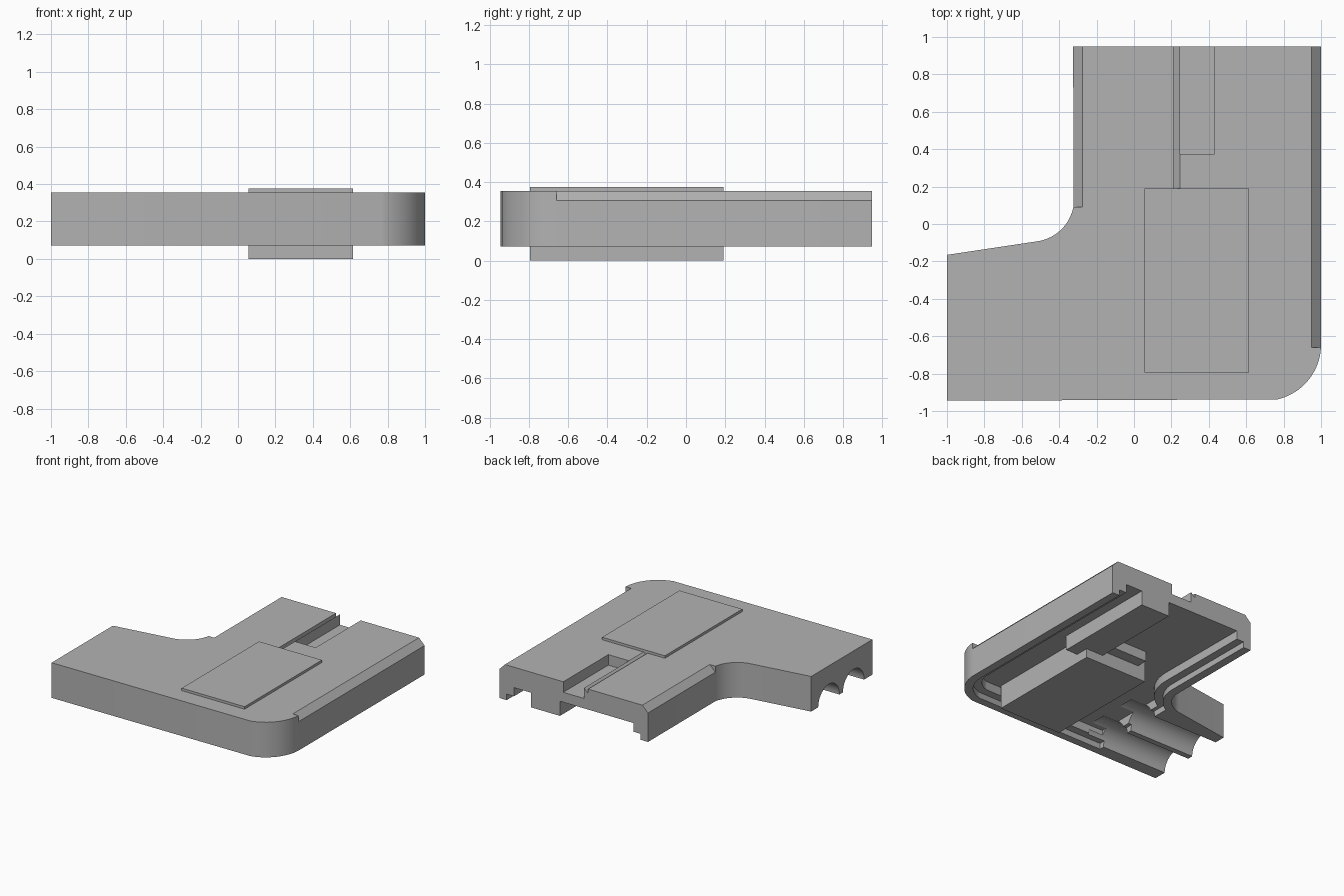
import bpy
import bmesh
from math import cos, sin, radians

if "Cube" in bpy.data.objects:
    bpy.data.objects.remove(bpy.data.objects["Cube"])

grey = bpy.data.materials.new("plain grey")
grey.use_nodes = True
colour = (0.45, 0.45, 0.45, 1)
grey.diffuse_color = colour
grey.node_tree.nodes["Principled BSDF"].inputs["Base Color"].default_value = colour

BOTTOM, STEP, ROOF, TOP = 0.072, 0.12, 0.19, 0.355
BACK, FRONT = 0.948, -0.945


def prism(name, points, lo, hi, axis="z"):
    """Extrude a closed profile: (x, y) along z, (x, z) along y, (y, z) along x."""
    place = {"z": lambda a, b, t: (a, b, t),
             "y": lambda a, b, t: (a, t, b),
             "x": lambda a, b, t: (t, a, b)}[axis]
    bm = bmesh.new()
    base = bm.faces.new([bm.verts.new(place(a, b, lo)) for a, b in points])
    ext = bmesh.ops.extrude_face_region(bm, geom=[base])
    for v in ext["geom"]:
        if isinstance(v, bmesh.types.BMVert):
            v.co["xyz".index(axis)] = hi
    bmesh.ops.recalc_face_normals(bm, faces=bm.faces)
    mesh = bpy.data.meshes.new(name)
    bm.to_mesh(mesh)
    bm.free()
    mesh.materials.append(grey)
    obj = bpy.data.objects.new(name, mesh)
    bpy.context.scene.collection.objects.link(obj)
    return obj


def box(name, x0, x1, y0, y1, z0, z1):
    return prism(name, [(x0, y0), (x1, y0), (x1, y1), (x0, y1)], z0, z1)


def arc(cx, cy, r, a0, a1, n=16):
    angles = [radians(a0 + (a1 - a0) * i / n) for i in range(n + 1)]
    return [(cx + r * cos(a), cy + r * sin(a)) for a in angles]


def outer_corner(d):
    return arc(0.70, -0.645, 0.30 - d, -77, 0)


def inner_corner(d, a0, a1):
    return arc(-0.55, 0.135, 0.23 + d, a0, a1)


# Body: L-shaped slab with a rounded outer corner and a swept inner corner
outline = [(-1, FRONT)] + outer_corner(0) + [(1, BACK), (-0.325, BACK)]
outline += inner_corner(0, -11, -80) + [(-1, -0.165)]
body = prism("body_shell", outline, BOTTOM, TOP)
cutters = []


# Underside cavity, stepped inward twice and open at the back
def cavity(name, d, depth):
    pts = outer_corner(d) + [(1 - d, 1.1), (-0.325 + d, 1.1)]
    pts += inner_corner(d, 0, -62)
    pts += [(pts[-1][0], FRONT + d)]
    cutters.append(prism(name, pts, -0.1, depth))


cavity("cavity_lower", 0.065, STEP)
cavity("cavity_upper", 0.13, ROOF)

# Half-round channels along the arm
for i, y in enumerate((-0.705, -0.39)):
    cutters.append(prism(f"channel_{i}", arc(y, BOTTOM, 0.135, 0, 360, 47)[:-1],
                         -1.1, -0.25, "x"))

# Sloped top edges on both long sides
for x, s, y0 in ((1, 1, -0.66), (-0.325, -1, 0.09)):
    tri = [(x - s * 0.05, TOP), (x - s * 0.05, TOP + 0.1),
           (x + s * 0.1, TOP + 0.1), (x + s * 0.1, TOP - 0.05), (x, TOP - 0.05)]
    cutters.append(prism("edge_slope", tri, y0, 1.1, "y"))

# Top slot and the ramped groove beside it
cutters.append(box("slot", 0.245, 0.43, 0.375, 1.1, 0.27, 0.5))
cutters.append(prism("groove", [(0.21, 0.32), (0.245, TOP), (0.245, 0.4), (0.21, 0.4)],
                     0.19, 1.1, "y"))

for c in cutters:
    c.hide_render = True
    mod = body.modifiers.new(c.name, "BOOLEAN")
    mod.operation = "DIFFERENCE"
    mod.solver = "EXACT"
    mod.object = c

# Bake the cuts and discard the cutters
graph = bpy.context.evaluated_depsgraph_get()
cut_mesh = bpy.data.meshes.new_from_object(body.evaluated_get(graph))
body.modifiers.clear()
body.data = cut_mesh
for c in cutters:
    bpy.data.objects.remove(c)

# Raised plate above and block below
box("top_plate", 0.055, 0.615, -0.795, 0.19, TOP - 0.005, 0.375)
box("lower_block", 0.055, 0.615, -0.795, 0.19, 0, ROOF + 0.01)

# Rail under the back leg and a ledge behind the block
box("back_rail", 0.46, 0.72, 0.08, BACK, BOTTOM, ROOF + 0.01)
box("block_ledge", 0.12, 0.46, 0.18, 0.28, 0.11, ROOF + 0.01)

bpy.ops.object.select_all(action="DESELECT")
body.select_set(True)
bpy.context.view_layer.objects.active = body
bpy.ops.object.shade_smooth_by_angle(angle=radians(25))
